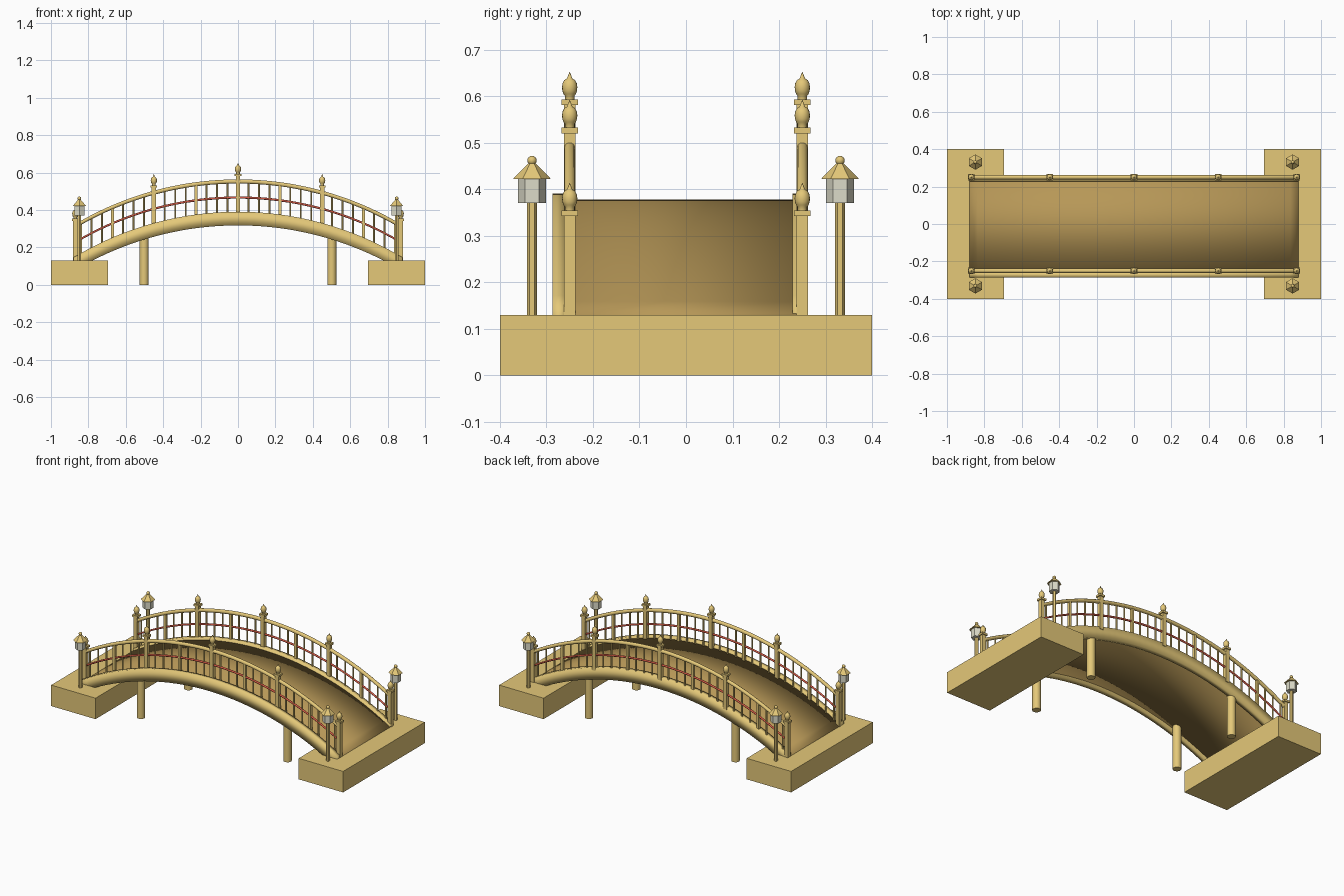
import bpy, bmesh, math
from mathutils import Matrix

if "Cube" in bpy.data.objects:
    bpy.data.objects.remove(bpy.data.objects["Cube"])

R = 1.705          # radius of the bridge arc
HALF = 0.88        # half span


def drop(x):
    return R - math.sqrt(R * R - x * x)


def material(name, rgb):
    m = bpy.data.materials.new(name)
    m.diffuse_color = (*rgb, 1)
    m.use_nodes = True
    m.node_tree.nodes["Principled BSDF"].inputs["Base Color"].default_value = m.diffuse_color
    return m


WOOD = material("tan", (0.78, 0.58, 0.19))
DECK = material("deck_brown", (0.47, 0.31, 0.095))
RED = material("red", (0.65, 0.10, 0.06))
GLASS = material("pale_glass", (0.72, 0.71, 0.58))


def finish(bm, name, mat, smooth=None):
    """smooth: None = flat, angle in degrees, or 180 for fully smooth"""
    bmesh.ops.recalc_face_normals(bm, faces=bm.faces)
    me = bpy.data.meshes.new(name)
    bm.to_mesh(me)
    bm.free()
    me.materials.append(mat)
    ob = bpy.data.objects.new(name, me)
    bpy.context.collection.objects.link(ob)
    if smooth == 180:
        for p in me.polygons:
            p.use_smooth = True
    elif smooth:
        bpy.ops.object.select_all(action='DESELECT')
        ob.select_set(True)
        bpy.context.view_layer.objects.active = ob
        bpy.ops.object.shade_smooth_by_angle(angle=math.radians(smooth))
    return ob


def add_box(bm, x, y, z0, z1, wx, wy):
    bmesh.ops.create_cube(bm, size=1, matrix=Matrix.Translation((x, y, (z0 + z1) / 2))
                          @ Matrix.Diagonal((wx, wy, z1 - z0, 1)))


def add_cone(bm, x, y, z0, z1, r0, r1, n, turn=0.0):
    bmesh.ops.create_cone(bm, cap_ends=True, segments=n, radius1=r0, radius2=r1, depth=z1 - z0,
                          matrix=Matrix.Translation((x, y, (z0 + z1) / 2)) @ Matrix.Rotation(turn, 4, 'Z'))


def add_lathe(bm, x, y, z, profile, n=16):
    """revolve (radius, height) points, closed by caps"""
    rings = []
    for r, h in profile:
        rings.append([bm.verts.new((x + r * math.cos(2 * math.pi * i / n),
                                    y + r * math.sin(2 * math.pi * i / n), z + h)) for i in range(n)])
    for a, b in zip(rings, rings[1:]):
        for i in range(n):
            j = (i + 1) % n
            bm.faces.new((a[i], a[j], b[j], b[i]))
    bm.faces.new(rings[0])
    bm.faces.new(rings[-1])


def arc_sweep(name, section, mat, smooth, half=HALF, n=40):
    """sweep a closed (y, z) section along the arc"""
    bm = bmesh.new()
    rings = []
    for i in range(n + 1):
        x = -half + 2 * half * i / n
        rings.append([bm.verts.new((x, y, z - drop(x))) for y, z in section])
    k = len(section)
    for a, b in zip(rings, rings[1:]):
        for i in range(k):
            j = (i + 1) % k
            bm.faces.new((a[i], a[j], b[j], b[i]))
    bm.faces.new(rings[0])
    bm.faces.new(rings[-1])
    return finish(bm, name, mat, smooth)


def rect(y0, y1, z0, z1):
    return [(y0, z0), (y1, z0), (y1, z1), (y0, z1)]


def circle(y, z, r, n):
    return [(y + r * math.cos(2 * math.pi * i / n), z + r * math.sin(2 * math.pi * i / n)) for i in range(n)]


# abutments at both ends
for s, side in ((-1, "left"), (1, "right")):
    bm = bmesh.new()
    add_box(bm, s * 0.848, 0, 0, 0.13, 0.304, 0.80)
    finish(bm, side + "_abutment", WOOD)

# deck and side beams (soft shaded)
arc_sweep("deck", rect(-0.2575, 0.2575, 0.338, 0.378), DECK, 180)
arc_sweep("front_beam", rect(-0.287, -0.257, 0.318, 0.391), WOOD, 180)
arc_sweep("back_beam", rect(0.2285, 0.2585, 0.318, 0.391), WOOD, 180)

# round piers below the deck
for s in (-1, 1):
    for t in (-1, 1):
        bm = bmesh.new()
        add_cone(bm, s * 0.502, t * 0.232, 0, 0.285, 0.024, 0.024, 16)
        finish(bm, "pier", WOOD, 40)

# neck, rounded bulb and small pointed tip
FINIAL = [(0.010, 0.010), (0.010, 0.020), (0.0135, 0.024), (0.0158, 0.031), (0.0165, 0.039),
          (0.0152, 0.047), (0.0115, 0.054), (0.006, 0.057), (0.0005, 0.071)]

# railings on both sides
for t, side in ((-1, "front"), (1, "back")):
    y = t * 0.25
    arc_sweep(side + "_top_rail", circle(y, 0.553, 0.0115, 10), WOOD, 50, 0.87)
    arc_sweep(side + "_middle_rail", circle(y, 0.467, 0.006, 12), RED, 180, 0.87)

    # main posts with square collars and turned finials
    posts, finials = bmesh.new(), bmesh.new()
    for x in (-0.87, -0.45, 0, 0.45, 0.87):
        top = 0.581 - drop(x)
        add_box(posts, x, y, 0.125 if abs(x) > 0.8 else 0.375 - drop(x), top, 0.024, 0.024)
        add_box(posts, x, y, top, top + 0.012, 0.036, 0.036)
        add_lathe(finials, x, y, top, FINIAL)
    finish(posts, side + "_posts", WOOD)
    finish(finials, side + "_finials", WOOD, 60)

    # plain posts between them, and thin balusters
    mids, bars = bmesh.new(), bmesh.new()
    for i in range(-15, 16):
        x = i * 0.0559
        z0, z1 = 0.37 - drop(x), 0.55 - drop(x)
        if i % 8 == 0:
            continue
        if i % 4 == 0:
            add_box(mids, x, y, z0, z1, 0.016, 0.016)
        else:
            add_cone(bars, x, y, z0, z1, 0.005, 0.005, 8)
    finish(mids, side + "_middle_posts", WOOD)
    finish(bars, side + "_balusters", WOOD)

# lanterns on the four corners
for s in (-1, 1):
    for t in (-1, 1):
        x, y = s * 0.848, t * 0.331
        bm = bmesh.new()
        add_cone(bm, x, y, 0.125, 0.375, 0.0105, 0.0105, 6)
        finish(bm, "lantern_pole", WOOD)
        bm = bmesh.new()
        add_cone(bm, x, y, 0.371, 0.423, 0.030, 0.030, 6)
        finish(bm, "lantern_glass", GLASS)
        bm = bmesh.new()
        add_cone(bm, x, y, 0.422, 0.459, 0.041, 0.005, 6)
        finish(bm, "lantern_roof", WOOD)
        bm = bmesh.new()
        bmesh.ops.create_uvsphere(bm, u_segments=12, v_segments=8, radius=0.010,
                                  matrix=Matrix.Translation((x, y, 0.462)))
        finish(bm, "lantern_ball", WOOD, 60)
